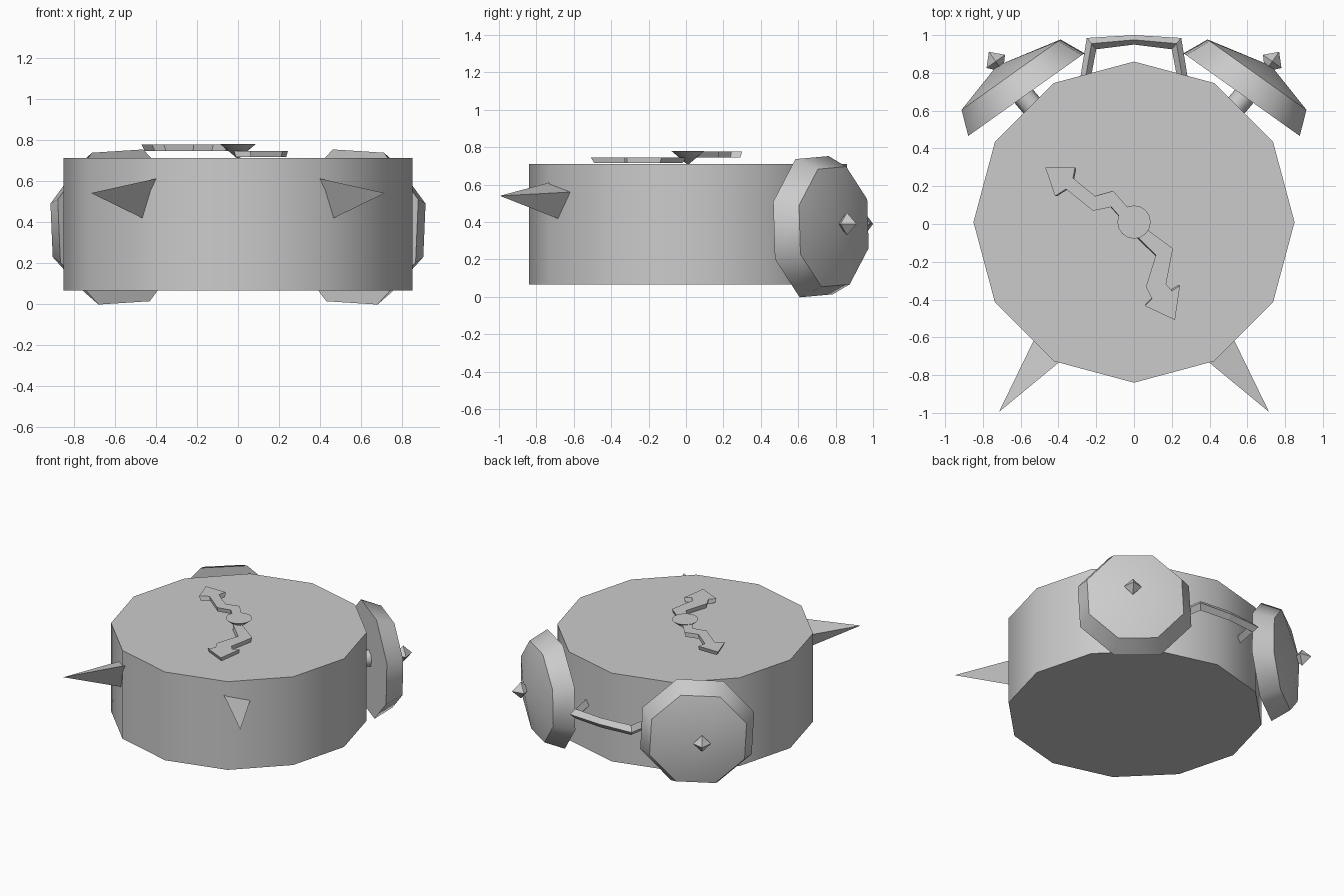
import bpy, bmesh, math
from mathutils import Vector, Matrix

if "Cube" in bpy.data.objects:
    bpy.data.objects.remove(bpy.data.objects["Cube"])

grey = bpy.data.materials.new("plain grey")
grey.diffuse_color = (0.6, 0.6, 0.6, 1)
grey.use_nodes = True
grey.node_tree.nodes["Principled BSDF"].inputs["Base Color"].default_value = grey.diffuse_color


def make(name, rings, mirror=False, smooth=None, caps=(True, True)):
    """Skin a list of equal-length rings (a one-point ring is an apex)."""
    bm = bmesh.new()
    loops = [[bm.verts.new(p) for p in ring] for ring in rings]
    for a, b in zip(loops, loops[1:]):
        n = max(len(a), len(b))
        for i in range(n):
            j = (i + 1) % n
            if len(a) == 1:
                bm.faces.new((a[0], b[j], b[i]))
            elif len(b) == 1:
                bm.faces.new((a[i], a[j], b[0]))
            else:
                bm.faces.new((a[i], a[j], b[j], b[i]))
    for loop, cap in ((loops[0], caps[0]), (loops[-1], caps[1])):
        if cap and len(loop) > 2:
            bm.faces.new(loop)
    bmesh.ops.recalc_face_normals(bm, faces=bm.faces)
    mesh = bpy.data.meshes.new(name)
    bm.to_mesh(mesh)
    bm.free()
    ob = bpy.data.objects.new(name, mesh)
    bpy.context.collection.objects.link(ob)
    mesh.materials.append(grey)
    bpy.context.view_layer.objects.active = ob
    ob.select_set(True)
    if smooth:
        bpy.ops.object.shade_smooth_by_angle(angle=math.radians(smooth))
    if mirror:
        ob.modifiers.new("mirror", 'MIRROR').use_mirror_merge = False
    ob.select_set(False)
    return ob


def ring(n, r, h, turn=0, cx=0, cy=0):
    return [Vector((cx + r * math.cos(turn + math.tau * i / n),
                    cy + r * math.sin(turn + math.tau * i / n), h)) for i in range(n)]


# Twelve-sided clock case
make("case", [ring(12, 0.85, z, cy=0.01) for z in (0.065, 0.71)], smooth=40)

# Bells: local x along the rim, local y up, local z outward
n = Vector((0.58, 0.815, 0)).normalized()
t = Vector((n.y, -n.x, 0))
up = Vector((0, 0, 1))
frame = Matrix((t, up, n)).transposed().to_4x4()
frame.translation = (0.57, 0.685, 0.375)
twist = math.pi / 8 - math.radians(3)


def placed(rings):
    return [[frame @ p for p in r] for r in rings]


k = 1 / math.cos(math.pi / 8)
make("bell", placed([ring(8, 0.37 * k, 0, twist),
                     ring(8, 0.315 * k, 0.133, twist, 0.005),
                     [Vector((0.04, 0.01, 0.215))]]), mirror=True, smooth=50)
make("bell_knob", placed([[Vector((0.03, 0.015, 0.17))],
                          ring(4, 0.06, 0.237, 0, 0.03, 0.015),
                          [Vector((0.03, 0.015, 0.3))]]), mirror=True)

# Stems joining the bells to the case
d = Vector((0.65, 0.76, 0)).normalized()
side = Vector((d.y, -d.x, 0))
make("bell_stem", [[Vector(c) + side * p.x + up * p.y for p in ring(8, 0.06, 0)]
                   for c in ((0.49, 0.565, 0.39), (0.62, 0.72, 0.39))],
     mirror=True, smooth=50)

# Three-sided spike legs, sunk slightly into the case
tip = Vector((0.715, -0.995, 0.54))
base = [Vector(p) for p in ((0.40, -0.735, 0.61), (0.47, -0.69, 0.42), (0.535, -0.625, 0.56))]
make("leg", [[tip + (p - tip) * 1.12 for p in base], [tip]], mirror=True)

# Carrying handle: diamond section swept along five stations
stations = [((-0.29, 0.74), (-0.235, 0.74)), ((-0.25, 0.985), (-0.2, 0.925)),
            ((0, 1.0), (0, 0.95)),
            ((0.25, 0.985), (0.2, 0.925)), ((0.29, 0.74), (0.235, 0.74))]
sections = []
for o, i in stations:
    mx, my = (o[0] + i[0]) / 2, (o[1] + i[1]) / 2
    sections.append([Vector((*o, 0.39)), Vector((mx, my, 0.425)),
                     Vector((*i, 0.39)), Vector((mx, my, 0.355))])
make("handle", sections)


# Zigzag arrow hands with undercut edges
def hand(name, outline, low, high):
    c = sum((Vector(p) for p in outline), Vector((0, 0))) / len(outline)
    under = [Vector((*(c + (Vector(p) - c) * 0.93), low)) for p in outline]
    make(name, [under, [Vector((*p, high)) for p in outline]])


hand("hour_hand", [(-0.47, 0.30), (-0.312, 0.30), (-0.323, 0.243), (-0.206, 0.148),
                   (-0.11, 0.175), (0.0, 0.05), (-0.05, 0.01), (-0.12, 0.09),
                   (-0.217, 0.07), (-0.36, 0.185), (-0.418, 0.148)], 0.745, 0.776)
hand("minute_hand", [(0.03, 0.0), (0.206, -0.13), (0.17, -0.317), (0.2, -0.354),
                     (0.243, -0.328), (0.217, -0.508), (0.058, -0.434), (0.095, -0.397),
                     (0.063, -0.333), (0.116, -0.164), (-0.02, -0.03)], 0.715, 0.745)

# Inverted cone pivot
make("hand_pivot", [[Vector((0, 0.01, 0.705))], ring(16, 0.088, 0.78, cy=0.01)], smooth=40)
